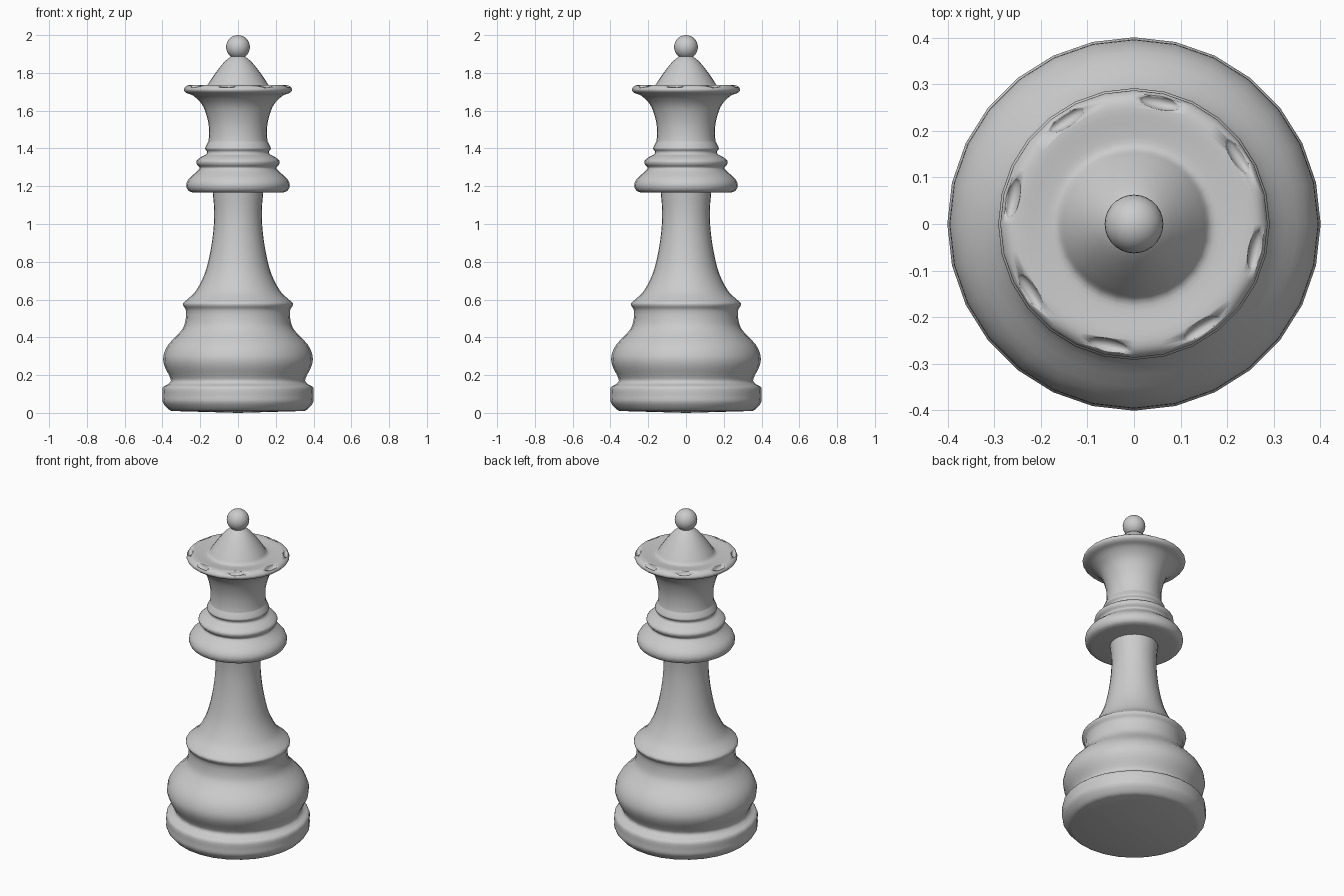
import bpy, bmesh, math
from mathutils import Vector

if "Cube" in bpy.data.objects:
    bpy.data.objects.remove(bpy.data.objects["Cube"])

SIDES = 28


def smooth_path(pts, n=3):
    """Catmull-Rom curve through (radius, height) points."""
    p = [Vector(q) for q in pts]
    p = [p[0]] + p + [p[-1]]
    out = []
    for a, b, c, d in zip(p, p[1:], p[2:], p[3:]):
        for i in range(n):
            t = i / n
            out.append(0.5 * (2 * b + (c - a) * t + (2 * a - 5 * b + 4 * c - d) * t * t
                              + (3 * b - a - 3 * c + d) * t ** 3))
    return out + [p[-1]]


def finish(obj, angle=45):
    bpy.ops.object.select_all(action='DESELECT')
    obj.select_set(True)
    bpy.context.view_layer.objects.active = obj
    bpy.ops.object.shade_smooth_by_angle(angle=math.radians(angle))


def lathe(name, pts, bottom, top):
    """Turn a profile round z, closed on the axis at both ends."""
    path = [Vector((0, bottom))] + smooth_path(pts) + [Vector((0, top))]
    bm = bmesh.new()
    vs = [bm.verts.new((max(p.x, 0), 0, p.y)) for p in path]
    es = [bm.edges.new(e) for e in zip(vs, vs[1:])]
    bmesh.ops.spin(bm, geom=vs + es, axis=(0, 0, 1), cent=(0, 0, 0),
                   angle=2 * math.pi, steps=SIDES)
    bmesh.ops.remove_doubles(bm, verts=bm.verts, dist=1e-4)
    bmesh.ops.recalc_face_normals(bm, faces=bm.faces)
    me = bpy.data.meshes.new(name)
    bm.to_mesh(me)
    bm.free()
    obj = bpy.data.objects.new(name, me)
    bpy.context.collection.objects.link(obj)
    finish(obj)
    return obj


# Base disc, bulb and waisted stem
lathe("base_and_stem", [
    (.35, .01), (.37, .02), (.398, .055), (.40, .09), (.398, .135), (.37, .152),
    (.356, .17), (.363, .195), (.39, .25), (.395, .30), (.37, .36), (.305, .43),
    (.281, .475), (.275, .54), (.288, .565), (.289, .583), (.258, .61), (.22, .65),
    (.175, .74), (.147, .85), (.13, .97), (.126, 1.07), (.135, 1.18)], 0, 1.18)

# Stacked collar rings
lathe("collar", [
    (.235, 1.166), (.262, 1.176), (.274, 1.205), (.26, 1.24), (.215, 1.28),
    (.203, 1.298), (.217, 1.315), (.219, 1.335), (.195, 1.355), (.168, 1.37),
    (.165, 1.385), (.174, 1.398), (.168, 1.415), (.155, 1.44)], 1.166, 1.44)

# Flared crown with domed cap
crown = lathe("crown", [
    (.16, 1.42), (.154, 1.46), (.155, 1.52), (.168, 1.58), (.192, 1.635),
    (.235, 1.678), (.272, 1.693), (.287, 1.71), (.275, 1.729), (.25, 1.736),
    (.20, 1.731), (.166, 1.733), (.145, 1.762), (.11, 1.812), (.07, 1.86),
    (.035, 1.888), (.02, 1.895)], 1.42, 1.90)

# Eight small hollows round the crown rim
bpy.ops.mesh.primitive_uv_sphere_add(segments=16, ring_count=10, radius=1)
cutter = bpy.context.object
cutter.name = "rim_hollow_cutter"
src = cutter.data.copy()
bm = bmesh.new()
for i in range(8):
    a = math.radians(33 + 45 * i)
    part = bmesh.new()
    part.from_mesh(src)
    for v in part.verts:
        r, t = .267 + .016 * v.co.x, .046 * v.co.y
        v.co = (r * math.cos(a) - t * math.sin(a),
                r * math.sin(a) + t * math.cos(a), 1.737 + .022 * v.co.z)
    tmp = bpy.data.meshes.new("tmp")
    part.to_mesh(tmp)
    part.free()
    bm.from_mesh(tmp)
    bpy.data.meshes.remove(tmp)
bm.to_mesh(cutter.data)
bm.free()
finish(cutter)
cutter.hide_render = True
cutter.hide_set(True)
cut = crown.modifiers.new("hollows", 'BOOLEAN')
cut.operation = 'DIFFERENCE'
cut.solver = 'EXACT'
cut.object = cutter

# Finial ball
bpy.ops.mesh.primitive_uv_sphere_add(segments=SIDES, ring_count=16, radius=.063,
                                     location=(0, 0, 1.937))
ball = bpy.context.object
ball.name = "finial_ball"
finish(ball)
